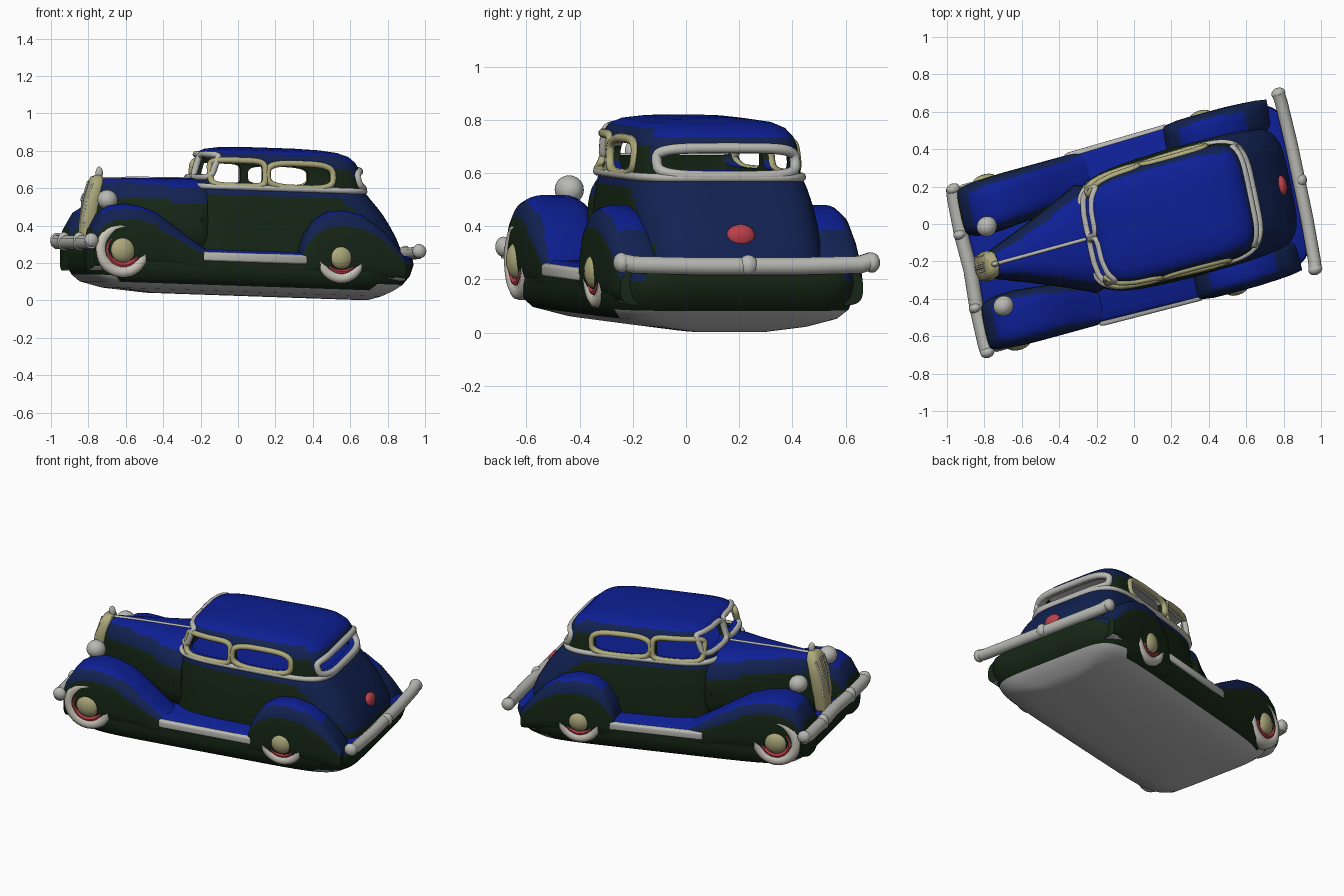
import bpy, bmesh, math
from mathutils import Matrix, Vector
from mathutils.bvhtree import BVHTree

if "Cube" in bpy.data.objects:
    bpy.data.objects.remove(bpy.data.objects["Cube"])

# Car is built along u (nose at -u), v sideways, then posed by this matrix
POSE = (Matrix.Rotation(math.radians(15.3), 4, 'Z')
        @ Matrix(((1, .06, 0, 0), (0, 1, 0, -.01), (-.033, 0, 1, 0), (0, 0, 0, 1))))


def mat(name, r, g, b):
    m = bpy.data.materials.new(name)
    m.diffuse_color = (r, g, b, 1)
    m.use_nodes = True
    m.node_tree.nodes["Principled BSDF"].inputs["Base Color"].default_value = m.diffuse_color
    return m


BLUE, NAVY = mat("blue_paint", .004, .014, .3), mat("navy_paint", .006, .016, .085)
DARK, GREY = mat("dark_paint", .008, .02, .008), mat("underside_grey", .5, .5, .5)
TRIM, CREAM = mat("light_trim", .48, .48, .45), mat("cream", .42, .4, .2)
WHITE, RED = mat("whitewall", .6, .57, .5), mat("red", .5, .05, .07)
PAINT = [BLUE, NAVY, DARK, GREY]
parts = []


def sup(t, p):
    c, s = math.cos(t), math.sin(t)
    return (math.copysign(abs(c) ** (2 / p), c), math.copysign(abs(s) ** (2 / p), s))


def outline(a0, a1, b0, b1, p=4, n=40):
    """Rounded rectangle between two ranges, as 2D points."""
    pts = [sup(2 * math.pi * i / n, p) for i in range(n)]
    return [((a0 + a1) / 2 + (a1 - a0) / 2 * x, (b0 + b1) / 2 + (b1 - b0) / 2 * y) for x, y in pts]


def plan(z, u0, u1, w0, w1, p=4.5, n=80):
    """Horizontal ring whose half width runs from w0 (nose) to w1 (tail)."""
    return [(u, k * (w0 + (w1 - w0) * (u - u0) / (u1 - u0)), z)
            for u, k in outline(u0, u1, -1, 1, p, n)]


def section(u, v0, v1, z0, z1, p=2.8, n=48):
    return [(u, v, z) for v, z in outline(v0, v1, z0, z1, p, n)]


def loft(name, rings, mats, keep=True):
    bm = bmesh.new()
    vs = [[bm.verts.new(c) for c in r] for r in rings]
    n = len(rings[0])
    for a, b in zip(vs, vs[1:]):
        for i in range(n):
            bm.faces.new((a[i], a[(i + 1) % n], b[(i + 1) % n], b[i]))
    bm.faces.new(vs[0])
    bm.faces.new(vs[-1])
    bmesh.ops.recalc_face_normals(bm, faces=bm.faces)
    me = bpy.data.meshes.new(name)
    bm.to_mesh(me)
    bm.free()
    ob = bpy.data.objects.new(name, me)
    bpy.context.collection.objects.link(ob)
    for m in mats:
        me.materials.append(m)
    if keep:
        parts.append(ob)
    return ob


def tube(name, pts, r, m, cyclic=False):
    cu = bpy.data.curves.new(name, 'CURVE')
    cu.dimensions = '3D'
    cu.bevel_depth, cu.bevel_resolution, cu.use_fill_caps = r, 3, True
    sp = cu.splines.new('POLY')
    sp.points.add(len(pts) - 1)
    for q, c in zip(sp.points, pts):
        q.co = (*c, 1)
    sp.use_cyclic_u = cyclic
    cu.materials.append(m)
    ob = bpy.data.objects.new(name, cu)
    bpy.context.collection.objects.link(ob)
    cu.transform(POSE)


def ball(name, c, s, m):
    rings = [[(c[0] + s[0] * math.cos(a), c[1] + s[1] * math.sin(a) * math.cos(b),
               c[2] + s[2] * math.sin(a) * math.sin(b))
              for b in [math.tau * j / 24 for j in range(24)]]
             for a in [.05 + (math.pi - .1) * i / 14 for i in range(15)]]
    return loft(name, rings, [m])


def cut(ob, cutter):
    mod = ob.modifiers.new("cut", 'BOOLEAN')
    mod.operation, mod.object, mod.solver = 'DIFFERENCE', cutter, 'EXACT'
    bpy.context.view_layer.objects.active = ob
    bpy.ops.object.modifier_apply(modifier=mod.name)
    bpy.data.objects.remove(cutter)


# Under-tub with bulging floor, reaching out to the bumpers
loft("under_tub", [plan(*r, p=7) for r in [
    (.265, -.88, .88, .42, .45), (.25, -.9, .905, .435, .475), (.22, -.905, .91, .44, .48),
    (.16, -.90, .89, .445, .48), (.11, -.87, .85, .44, .465), (.075, -.83, .8, .41, .43),
    (.045, -.72, .75, .3, .32), (.025, -.5, .7, .14, .16)]], PAINT)

# Lower body with sloping tail
loft("lower_body", [plan(*r) for r in [
    (.2, -.3, .86, .33, .37), (.3, -.3, .865, .33, .37), (.36, -.3, .84, .325, .37),
    (.43, -.3, .8, .32, .365), (.48, -.295, .767, .317, .36), (.52, -.29, .735, .31, .355),
    (.56, -.285, .7, .305, .348), (.585, -.28, .68, .3, .34), (.605, -.27, .66, .295, .325)]], PAINT)

# Bonnet
loft("bonnet", [section(u, -w, w, .2, z) for u, w, z in [
    (-.81, .065, .6), (-.77, .085, .625), (-.6, .15, .635), (-.42, .225, .64),
    (-.27, .295, .645), (-.23, .28, .645)]], PAINT)

# Cabin: hollow shell with window openings
CABIN = [(.59, -.275, .665, .30, .325), (.66, -.25, .65, .30, .32), (.72, -.232, .635, .298, .312),
         (.755, -.222, .615, .29, .30), (.785, -.205, .58, .27, .275), (.805, -.17, .52, .225, .235),
         (.816, -.1, .43, .15, .16), (.821, .03, .3, .06, .07)]
cabin = loft("cabin", [plan(*r, p=5) for r in CABIN], PAINT)
bm = bmesh.new()
bm.from_mesh(cabin.data)
tree = BVHTree.FromBMesh(bm)
bm.free()
T = .035
cut(cabin, loft("inner", [plan(z, a + T, b - T, c - T, d - T, 5) for z, a, b, c, d in
    [(.5, *CABIN[0][1:])] + CABIN[1:4] + [(.78, -.19, .57, .25, .265)]], [DARK], False))


def frame(name, pts, direction, m, r):
    """Tube laid on the cabin surface along an outline."""
    d = Vector(direction)
    hits = [tree.ray_cast(Vector(c) - d * 2, d)[0] for c in pts]
    tube(name, [h for h in hits if h], r, m, True)


SIDE = [("front_window", -.195, .07, .617, .735, 5), ("rear_side_window", .11, .445, .617, .728, 3.3)]
for nm, a, b, c, d, p in SIDE:
    o = outline(a, b, c, d, p)
    cut(cabin, loft("cutter", [[(u, v, z) for u, z in o] for v in (-.6, .6)], [DARK], False))
    for s in (-1, 1):
        frame(nm + "_frame", [(u, 0, z) for u, z in outline(a - .014, b + .014, c - .008, d + .012, p)],
              (0, -s, 0), CREAM, .017)
o = outline(-.25, .25, .62, .705, 4)
cut(cabin, loft("cutter", [[(u, v, z) for v, z in o] for u in (.4, .9)], [DARK], False))
frame("rear_window_frame", [(0, v, z) for v, z in outline(-.265, .265, .61, .715, 4)],
      (-1, 0, 0), TRIM, .02)
for s in (-1, 1):
    a, b = sorted((s * .015, s * .245))
    o = outline(a, b, .66, .765, 6)
    cut(cabin, loft("cutter", [[(u, v, z) for v, z in o] for u in (-.6, -.05)], [DARK], False))
    frame("windscreen_frame", [(0, v, z) for v, z in outline(a - .01, b + .01, .65, .775, 6)],
          (1, 0, 0), TRIM, .017)
tube("belt_moulding", plan(.603, -.272, .664, .302, .327, 5), .016, TRIM, True)

# Grille, mascot and bonnet strip
loft("grille", [plan(z, u - a, u + a, w, w, 3, 32) for z, u, a, w in [
    (.28, -.845, .04, .05), (.4, -.835, .045, .075), (.52, -.815, .045, .08),
    (.6, -.795, .04, .07), (.635, -.785, .03, .045), (.645, -.78, .01, .015)]], [CREAM])
for i in range(-3, 4):
    v = i * .02
    k = .012 * abs(i) / 3
    tube("grille_bar", [(-.88 + k, v, .38), (-.86 + k, v, .52), (-.833 + k, v, .61 - k)], .006, TRIM)
ball("mascot", (-.772, 0, .655), (.02, .016, .035), TRIM)
tube("bonnet_strip", [(-.76, 0, .625), (-.6, 0, .632), (-.27, 0, .642)], .01, TRIM)

FRONT = [(-.905, .28, .32, .08), (-.89, .36, .315, .12), (-.84, .445, .31, .14), (-.78, .483, .31, .145),
         (-.71, .495, .31, .148), (-.63, .487, .315, .145), (-.54, .455, .32, .14),
         (-.43, .375, .33, .13), (-.34, .305, .34, .12), (-.25, .25, .355, .1)]
REAR = [(.25, .25, .385, .08), (.28, .36, .385, .09), (.335, .44, .385, .098), (.41, .487, .385, .1),
        (.5, .497, .385, .1), (.6, .475, .385, .1), (.7, .41, .385, .095), (.77, .335, .385, .09),
        (.83, .26, .385, .08)]
TYRE = [(.13, .35), (.15, .39), (.152, .43), (.147, .446), (.128, .456), (.105, .452), (.092, .44)]
RIM = [(.095, .43), (.095, .45), (.085, .454), (.07, .444)]
CAP = [(.072, .435), (.068, .453), (.052, .466), (.03, .475), (.006, .478)]

for s in (-1, 1):
    # Fenders (the far front one trails further back) and running boards
    far = .1 if s > 0 else .015
    for nm, st in (("front_fender", FRONT), ("rear_fender", REAR)):
        loft(nm, [section(u + (far * max(0, (u + .63) / .38) if st is FRONT else 0),
                          s * v - w, s * v + w, .13, z, 3.2) for u, z, v, w in st], PAINT)
    loft("running_board", [section(u, s * .41 - w, s * .41 + w, .2, .252, 5)
                           for u, w in [(-.29, .055), (-.27, .062), (.27, .07), (.29, .055)]], [TRIM])
    # Wheels
    for u, k, off in ((-.736, .98, 0), (.467, .92, .025)):
        for nm, prof, m in (("tyre", TYRE, WHITE), ("rim", RIM, RED), ("hub_cap", CAP, CREAM)):
            loft(nm, [[(u + k * r * math.cos(t), s * (v + off), .247 - (s + 1) * .006 + k * r * math.sin(t))
                       for t in [math.tau * i / 40 for i in range(40)]] for r, v in prof], [m])
    # Headlights
    ball("headlight", (-.775, s * .217 - .012, .512), (.055, .054, .054), TRIM)
    # Bumper guards
    ball("front_bumper_guard", (-.925, s * .2, .285), (.035, .03, .05), TRIM)

# Bumpers and tail lamp
tube("front_bumper", [(-.91, -.445, .285), (-.915, -.4, .28), (-.918, -.2, .28), (-.908, 0, .28),
                      (-.918, .2, .28), (-.915, .4, .28), (-.91, .445, .285)], .038, TRIM)
tube("rear_bumper", [(.9, -.48, .295), (.905, -.43, .285), (.912, -.2, .28), (.912, .2, .28),
                     (.905, .43, .285), (.9, .48, .3)], .034, TRIM)
for u, w in ((-.91, .445), (.9, .48)):
    for s in (-1, 1):
        ball("bumper_end", (u, s * w, .293), (.038, .03, .038), TRIM)
ball("rear_bumper_guard", (.925, 0, .285), (.03, .035, .038), TRIM)
ball("tail_lamp", (.815, 0, .39), (.03, .055, .045), RED)

# Paint by facing (blue above, dark sides, grey below), smooth and pose
for ob in parts:
    if len(ob.data.materials) >= 4:
        for f in ob.data.polygons:
            z = f.normal.z
            f.material_index = 0 if z > .75 else 1 if z > .2 else 3 if z < -.75 else 2
    bpy.ops.object.select_all(action='DESELECT')
    ob.select_set(True)
    bpy.context.view_layer.objects.active = ob
    bpy.ops.object.shade_smooth_by_angle(angle=math.radians(45))
    ob.data.transform(POSE)
